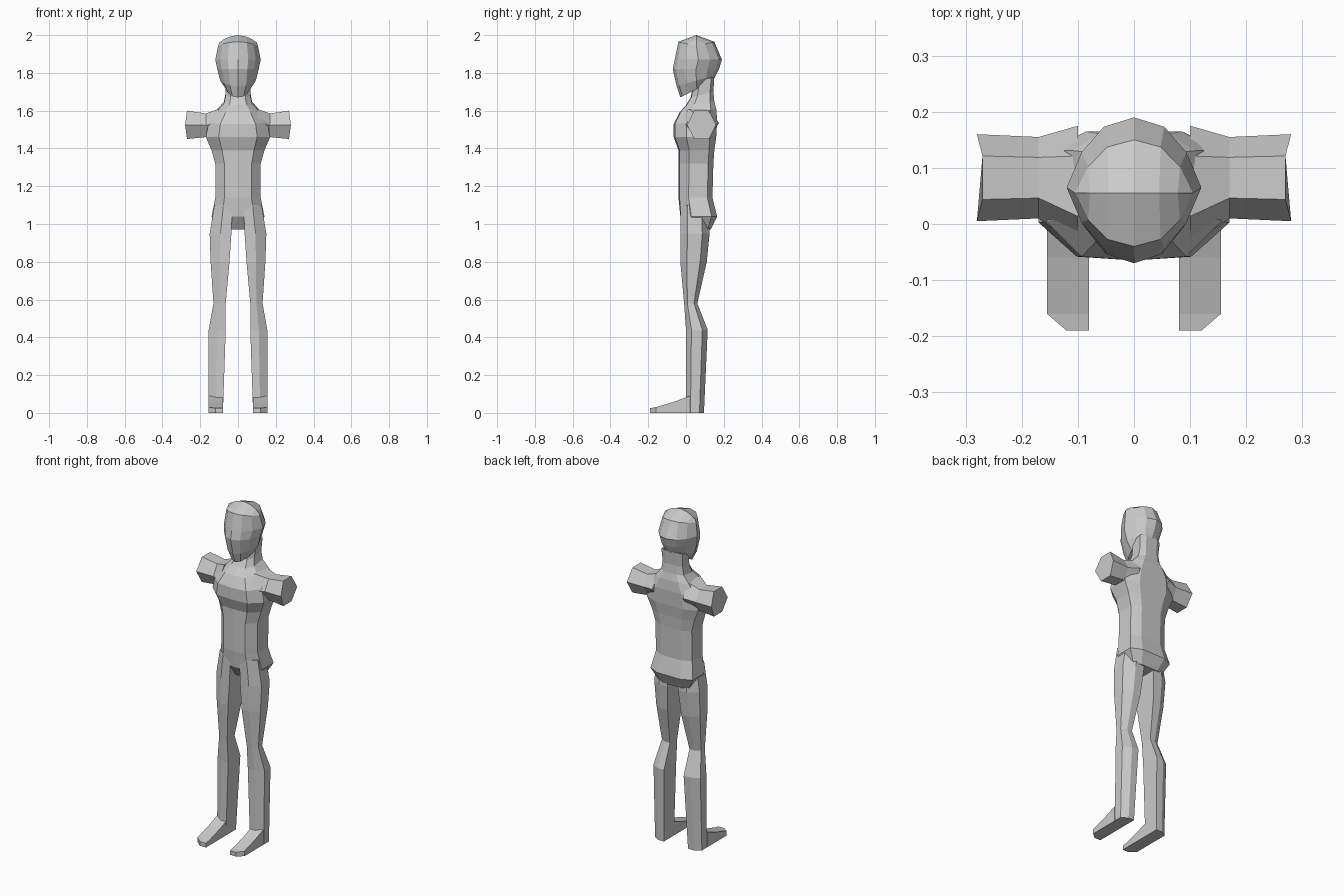
import bpy
import bmesh
from math import cos, sin, pi

default_cube = bpy.data.objects.get("Cube")
if default_cube:
    bpy.data.objects.remove(default_cube, do_unlink=True)

# The single plain material
shade = .6
grey = bpy.data.materials.new("plain_grey")
grey.use_nodes = True
grey.diffuse_color = (shade, shade, shade, 1)
grey.node_tree.nodes["Principled BSDF"].inputs["Base Color"].default_value = grey.diffuse_color


def loft(name, loops, ridge_end=False):
    """Skin equal-length point loops into one flat-shaded part."""
    bm = bmesh.new()
    rings = [[bm.verts.new(point) for point in loop] for loop in loops]
    for lower, upper in zip(rings, rings[1:]):
        for i in range(len(lower)):
            bm.faces.new((lower[i - 1], lower[i], upper[i], upper[i - 1]))
    bm.faces.new(rings[0])
    if ridge_end:
        bmesh.ops.remove_doubles(bm, verts=bm.verts, dist=.001)
    else:
        bm.faces.new(rings[-1])
    bmesh.ops.recalc_face_normals(bm, faces=bm.faces)
    mesh = bpy.data.meshes.new(name)
    bm.to_mesh(mesh)
    bm.free()
    mesh.materials.append(grey)
    part = bpy.data.objects.new(name, mesh)
    bpy.context.collection.objects.link(part)


def body_ring(z, half, front, back, rise=0):
    """Flattened section with bevelled corners; rise lifts the back edge."""
    depth = back - front
    right_half = [(0, 0), (.6, .03), (1, .3), (1, .85), (.55, 1), (0, 1)]
    left_half = [(-x, y) for x, y in right_half[-2:0:-1]]
    return [(half * x, front + depth * y, z + rise * y) for x, y in right_half + left_half]


def head_ring(z, half, front, back, rise=0, droop=0):
    """Rounded section of twelve sides; droop lowers it towards the ears."""
    middle, radius = (front + back) / 2, (back - front) / 2
    loop = []
    for step in range(12):
        angle = step * pi / 6
        x, y = sin(angle), -cos(angle)
        x = max(-1, min(1, x * (1 if abs(y) < .1 else .9)))
        loop.append((half * x, middle + radius * y, z + rise * (y + 1) / 2 - droop * x * x))
    return loop


def arm_ring(side, x, front, back, low, high, flare=0):
    """Hexagon standing across x; flare pushes its two points outward."""
    middle, depth, height = (front + back) / 2, (back - front) / 2, (high - low) / 2
    loop = []
    for step in range(6):
        y, z = cos(step * pi / 3), sin(step * pi / 3) / sin(pi / 3)
        reach = x if step % 3 else x + flare
        loop.append((side * reach, middle + depth * y, low + height * (z + 1)))
    return loop


def leg_ring(side, z, inner, outer, front, back):
    """Flat on the inner side, bevelled at both outer corners."""
    middle = (inner + outer) / 2
    bevel = (back - front) / 4
    outline = [(inner, front), (middle, front), (outer, front + bevel),
               (outer, back - bevel), (middle, back), (inner, back)]
    return [(side * x, y, z) for x, y in outline]


def foot_ring(side, y, outer, top):
    """Upright rectangle across the foot."""
    inner = .08
    return [(side * inner, y, 0), (side * outer, y, 0),
            (side * outer, y, top), (side * inner, y, top)]


# Torso and neck, from crotch to skull
loft("torso", [
    body_ring(z=.97, half=.1, front=.02, back=.13),
    body_ring(z=1.04, half=.14, front=-.03, back=.165),
    body_ring(z=1.14, half=.12, front=-.04, back=.14),
    body_ring(z=1.32, half=.12, front=-.04, back=.145),
    body_ring(z=1.39, half=.14, front=-.04, back=.15),
    body_ring(z=1.46, half=.17, front=-.065, back=.16),
    body_ring(z=1.53, half=.155, front=-.065, back=.165, rise=.02),
    body_ring(z=1.59, half=.11, front=-.035, back=.16, rise=.02),
    body_ring(z=1.63, half=.075, front=0, back=.15, rise=.02),
    body_ring(z=1.67, half=.065, front=.025, back=.145, rise=.03),
    body_ring(z=1.75, half=.07, front=.04, back=.15, rise=.03),
])

# Head, from chin to the ridge across the crown
loft("head", [
    head_ring(z=1.67, half=.065, front=-.03, back=.145, rise=.09),
    head_ring(z=1.73, half=.095, front=-.05, back=.16, rise=.06),
    head_ring(z=1.82, half=.11, front=-.07, back=.175),
    head_ring(z=1.87, half=.12, front=-.06, back=.19),
    head_ring(z=1.965, half=.105, front=-.04, back=.15, droop=.02),
    head_ring(z=2, half=.1, front=.055, back=.055, droop=.04),
], ridge_end=True)

for side, label in ((1, "left"), (-1, "right")):
    # Shoulder and arm stub
    loft(label + "_arm", [
        arm_ring(side, x=.1, front=-.04, back=.175, low=1.46, high=1.61),
        arm_ring(side, x=.17, front=.01, back=.155, low=1.46, high=1.585),
        arm_ring(side, x=.27, front=.005, back=.16, low=1.45, high=1.6, flare=.01),
    ])
    # Leg from hip to heel
    loft(label + "_leg", [
        leg_ring(side, z=1.1, inner=.03, outer=.125, front=-.03, back=.12),
        leg_ring(side, z=.95, inner=.035, outer=.15, front=-.03, back=.125),
        leg_ring(side, z=.8, inner=.045, outer=.145, front=-.03, back=.11),
        leg_ring(side, z=.58, inner=.065, outer=.13, front=-.01, back=.06),
        leg_ring(side, z=.44, inner=.065, outer=.155, front=0, back=.115),
        leg_ring(side, z=0, inner=.08, outer=.155, front=0, back=.095),
    ])
    # Foot with a clipped outer toe
    loft(label + "_foot", [
        foot_ring(side, y=-.19, outer=.12, top=.025),
        foot_ring(side, y=-.16, outer=.155, top=.03),
        foot_ring(side, y=-.06, outer=.155, top=.06),
        foot_ring(side, y=.02, outer=.155, top=.09),
    ])
